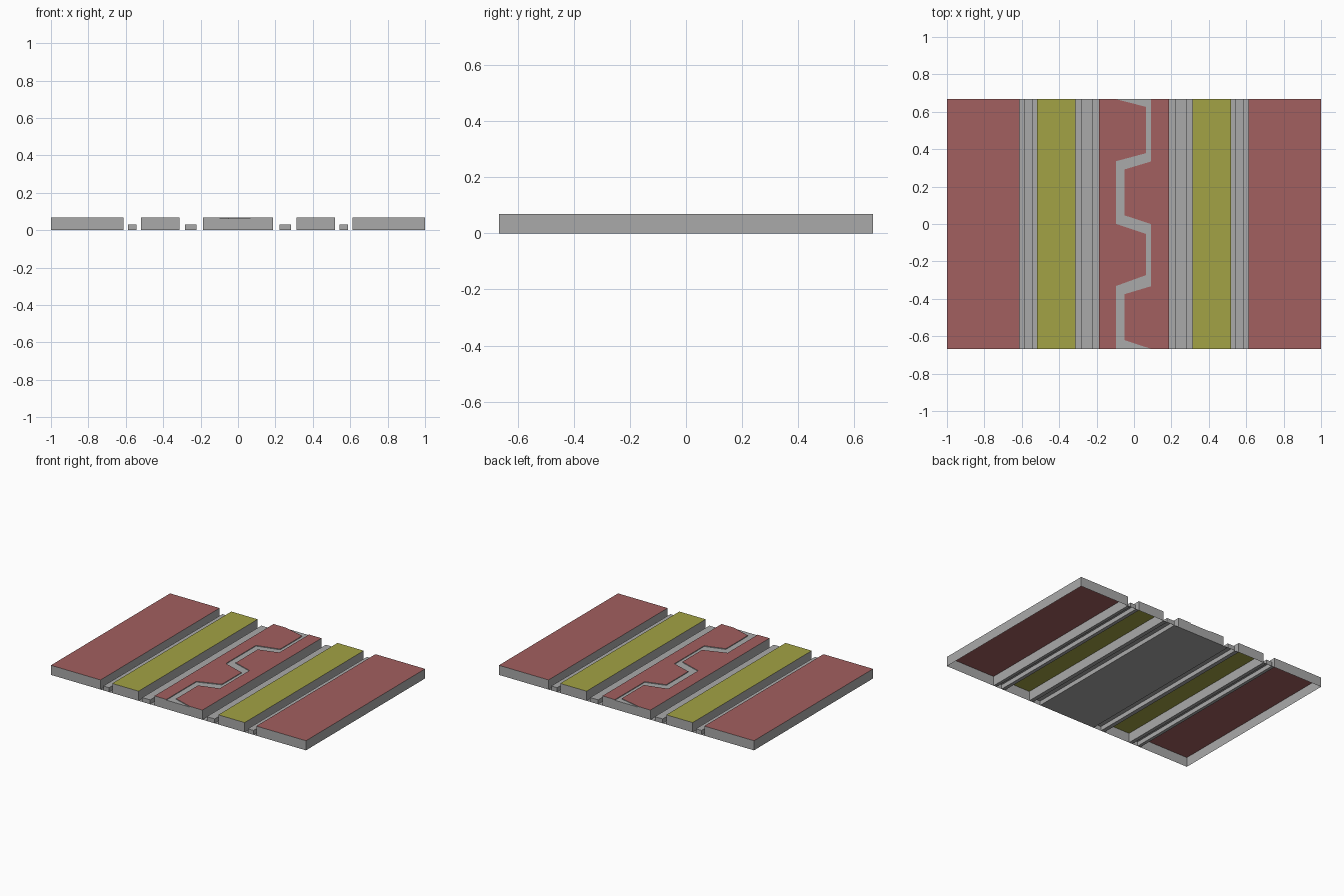
import bpy, bmesh

if "Cube" in bpy.data.objects:
    bpy.data.objects.remove(bpy.data.objects["Cube"])

L = 0.667      # half length in y
H = 0.068      # panel height
S = 0.031      # low strip height
D = 0.005      # depth of the zigzag groove


def material(name, color):
    m = bpy.data.materials.new(name)
    m.diffuse_color = color
    m.use_nodes = True
    m.node_tree.nodes["Principled BSDF"].inputs["Base Color"].default_value = m.diffuse_color
    return m


GREY = material("grey", (0.40, 0.40, 0.40, 1))
RED = material("red", (0.363, 0.115, 0.115, 1))
YELLOW = material("yellow", (0.363, 0.363, 0.058, 1))


def make(name, bm, *mats):
    me = bpy.data.meshes.new(name)
    bm.to_mesh(me)
    bm.free()
    for m in mats:
        me.materials.append(m)
    ob = bpy.data.objects.new(name, me)
    bpy.context.collection.objects.link(ob)
    return ob


def shell(name, x0, x1, h, top=GREY, closed=False):
    """Box standing on z = 0, normally open at the bottom, with its own top colour."""
    bm = bmesh.new()
    bmesh.ops.create_cube(bm, size=1)
    for v in bm.verts:
        v.co = (x1 if v.co.x > 0 else x0, L if v.co.y > 0 else -L, h if v.co.z > 0 else 0)
    bm.normal_update()
    if not closed:
        bottom = [f for f in bm.faces if f.normal.z < -0.5]
        bmesh.ops.delete(bm, geom=bottom, context='FACES_ONLY')
    for f in bm.faces:
        f.material_index = 1 if f.normal.z > 0.5 else 0
    return make(name, bm, GREY, top)


def sheet(name, points, z, mat=GREY, drop=0):
    """Flat polygon facing up, with grey side walls going down by drop."""
    bm = bmesh.new()
    top = [bm.verts.new((x, y, z)) for x, y in points]
    bm.faces.new(top)
    if drop:
        low = [bm.verts.new((x, y, z - drop)) for x, y in points]
        for i in range(len(top)):
            f = bm.faces.new((top[i - 1], low[i - 1], low[i], top[i]))
            f.material_index = 1
    bm.normal_update()
    bm.faces.ensure_lookup_table()
    if bm.faces[0].normal.z < 0:
        bmesh.ops.reverse_faces(bm, faces=bm.faces[:])
    return make(name, bm, mat, GREY)


# Panels, low strips and groove floors on both sides
for side, s in (("left", -1), ("right", 1)):
    def span(a, b):
        return sorted((s * a, s * b))
    shell(side + "_outer_panel", *span(0.611, 1.0), H, RED)
    shell(side + "_yellow_panel", *span(0.313, 0.519), H, YELLOW)
    shell(side + "_outer_strip", *span(0.544, 0.589), S)
    shell(side + "_inner_strip", *span(0.222, 0.284), S)
    for i, (a, b) in enumerate(((0.188, 0.222), (0.284, 0.313), (0.519, 0.544), (0.589, 0.611))):
        x0, x1 = span(a, b)
        sheet(f"{side}_groove_floor_{i + 1}", [(x0, -L), (x1, -L), (x1, L), (x0, L)], 0)

# Grey centre panel, closed underneath
shell("centre_panel", -0.188, 0.188, H - D, closed=True)

# Red inlays on the centre panel, separated by a shallow grey zigzag groove
left, right = [(-0.188, L)], [(0.188, L), (0.09, L)]
for y, a, b in ((L, 0.041, 0.288), (0, 0.053, 0.273)):
    left += [(-0.095, y), (0.065, y - a), (0.065, y - b), (-0.095, y - 0.331)]
for y in (L, 0):
    right += [(0.09, y - 0.333), (-0.05, y - 0.375), (-0.05, y - 0.621)]
    right += [(0.09, y - 0.667)]
left += [(-0.095, -L), (-0.188, -L)]
right += [(0.188, -L)]
sheet("left_inlay", left, H, RED, D)
sheet("right_inlay", right, H, RED, D)
